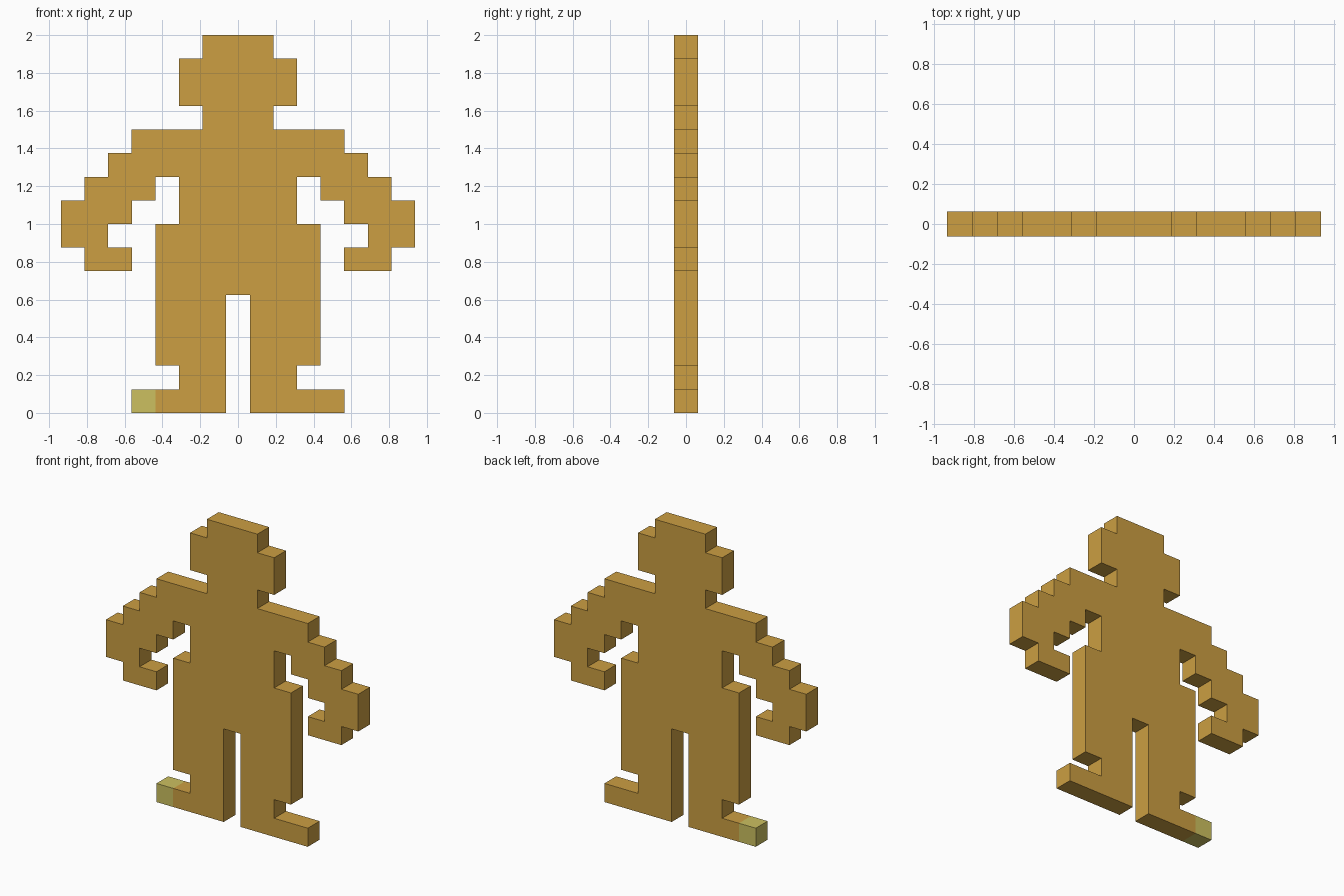
import bpy
import bmesh

if "Cube" in bpy.data.objects:
    bpy.data.objects.remove(bpy.data.objects["Cube"])

U = 0.125          # one block of the stepped outline
HALF_DEPTH = U / 2


def srgb(r, g, b):
    def lin(c):
        c /= 255
        return c / 12.92 if c <= 0.04045 else ((c + 0.055) / 1.055) ** 2.4
    return (lin(r), lin(g), lin(b), 1)


def material(name, colour):
    mat = bpy.data.materials.new(name)
    mat.diffuse_color = colour
    mat.use_nodes = True
    mat.node_tree.nodes["Principled BSDF"].inputs["Base Color"].default_value = mat.diffuse_color
    return mat


GINGER = material("ginger brown", srgb(204, 159, 66))
PALE = material("pale olive yellow", srgb(204, 192, 96))


def slab(name, profile, mat=GINGER):
    """Extrude an x-z outline, given in blocks, through the slab depth."""
    bm = bmesh.new()
    face = bm.faces.new([bm.verts.new((x * U, -HALF_DEPTH, z * U)) for x, z in profile])
    back = bmesh.ops.extrude_face_region(bm, geom=[face])["geom"]
    moved = [v for v in back if isinstance(v, bmesh.types.BMVert)]
    bmesh.ops.translate(bm, verts=moved, vec=(0, 2 * HALF_DEPTH, 0))
    bmesh.ops.recalc_face_normals(bm, faces=bm.faces)
    mesh = bpy.data.meshes.new(name)
    bm.to_mesh(mesh)
    bm.free()
    mesh.materials.append(mat)
    obj = bpy.data.objects.new(name, mesh)
    bpy.context.collection.objects.link(obj)
    return obj


def mirror(profile):
    return [(-x, z) for x, z in reversed(profile)]


def symmetric(half):
    return half + mirror(half)


# Head with ears and neck
slab("head", symmetric([(1.5, 12), (1.5, 13), (2.5, 13), (2.5, 15), (1.5, 15), (1.5, 16)]))

# Torso widening at the hips
slab("torso", symmetric([(3.5, 5), (3.5, 8), (2.5, 8), (2.5, 12)]))

# Stepped arm curling in to the hand
arm = [(2.5, 10), (3.5, 10), (3.5, 9), (4.5, 9), (4.5, 8), (5.5, 8), (5.5, 7),
       (4.5, 7), (4.5, 6), (6.5, 6), (6.5, 7), (7.5, 7), (7.5, 9), (6.5, 9),
       (6.5, 10), (5.5, 10), (5.5, 11), (4.5, 11), (4.5, 12), (2.5, 12)]

# Leg with narrow ankle, and the toe block at the end of the foot
leg = [(0.5, 0), (3.5, 0), (3.5, 1), (2.5, 1), (2.5, 2), (3.5, 2), (3.5, 5), (0.5, 5)]
toe = [(3.5, 0), (4.5, 0), (4.5, 1), (3.5, 1)]

for part, profile in (("arm", arm), ("leg", leg), ("toe", toe)):
    slab("right_" + part, profile)
    # Only the toe on the -x side is pale
    slab("left_" + part, mirror(profile), PALE if part == "toe" else GINGER)
